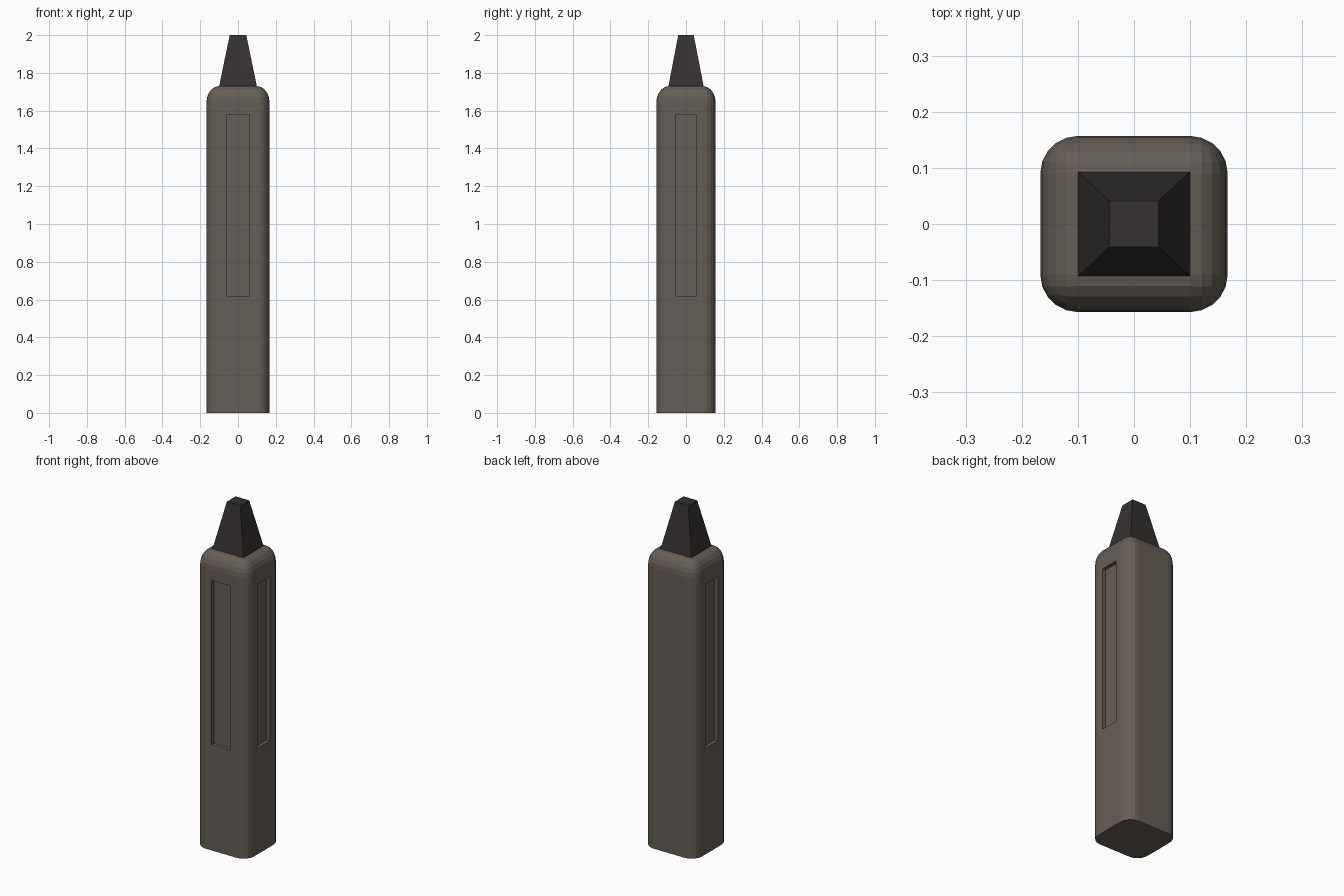
import bpy, bmesh

if "Cube" in bpy.data.objects:
    bpy.data.objects.remove(bpy.data.objects["Cube"])

HX, HY, H = 0.167, 0.157, 1.73   # body half width, half depth, height
R, RZ = 0.067, 0.087             # edge rounding: sideways, vertical


def material(name, color):
    m = bpy.data.materials.new(name)
    m.diffuse_color = (*color, 1)
    m.use_nodes = True
    m.node_tree.nodes["Principled BSDF"].inputs["Base Color"].default_value = m.diffuse_color
    return m


def add_object(name, bm, mat=None):
    mesh = bpy.data.meshes.new(name)
    bm.to_mesh(mesh)
    bm.free()
    obj = bpy.data.objects.new(name, mesh)
    bpy.context.collection.objects.link(obj)
    if mat:
        mesh.materials.append(mat)
    return obj


def box(hx, hy, z0, z1, taper=1.0, cx=0, cy=0):
    bm = bmesh.new()
    bmesh.ops.create_cube(bm, size=2)
    for v in bm.verts:
        top = v.co.z > 0
        s = taper if top else 1
        v.co = (cx + v.co.x * hx * s, cy + v.co.y * hy * s, z1 if top else z0)
    return bm


shell = material("warm_grey", (0.13, 0.112, 0.093))
dark = material("dark_grey", (0.035, 0.031, 0.029))

# Body: rounded upright and top edges, sharp base
bm = box(HX, HY, 0, H)
edges = [e for e in bm.edges if any(v.co.z > 0.1 for v in e.verts)]
bmesh.ops.bevel(bm, geom=edges, offset=R, segments=5, profile=0.5,
                affect='EDGES', clamp_overlap=True)
for v in bm.verts:
    if v.co.z > H - R - 1e-4:
        v.co.z = H - (H - v.co.z) * RZ / R
body = add_object("body", bm, shell)

# Long shallow recesses on the front, right and left faces
D = 0.02
recesses = [("front", 0.06, D, 0, -HY), ("right", D, 0.055, HX, 0),
            ("left", D, 0.055, -HX, 0)]
for side, hx, hy, cx, cy in recesses:
    cutter = add_object(side + "_recess_cutter",
                        box(hx, hy, 0.62, 1.58, cx=cx, cy=cy), shell)
    cutter.hide_render = True
    cutter.hide_set(True)
    mod = body.modifiers.new(side + "_recess", 'BOOLEAN')
    mod.operation = 'DIFFERENCE'
    mod.solver = 'EXACT'
    mod.object = cutter

# Tapered square tip
add_object("tip", box(0.0995, 0.093, H, 2.0, taper=0.44), dark)
